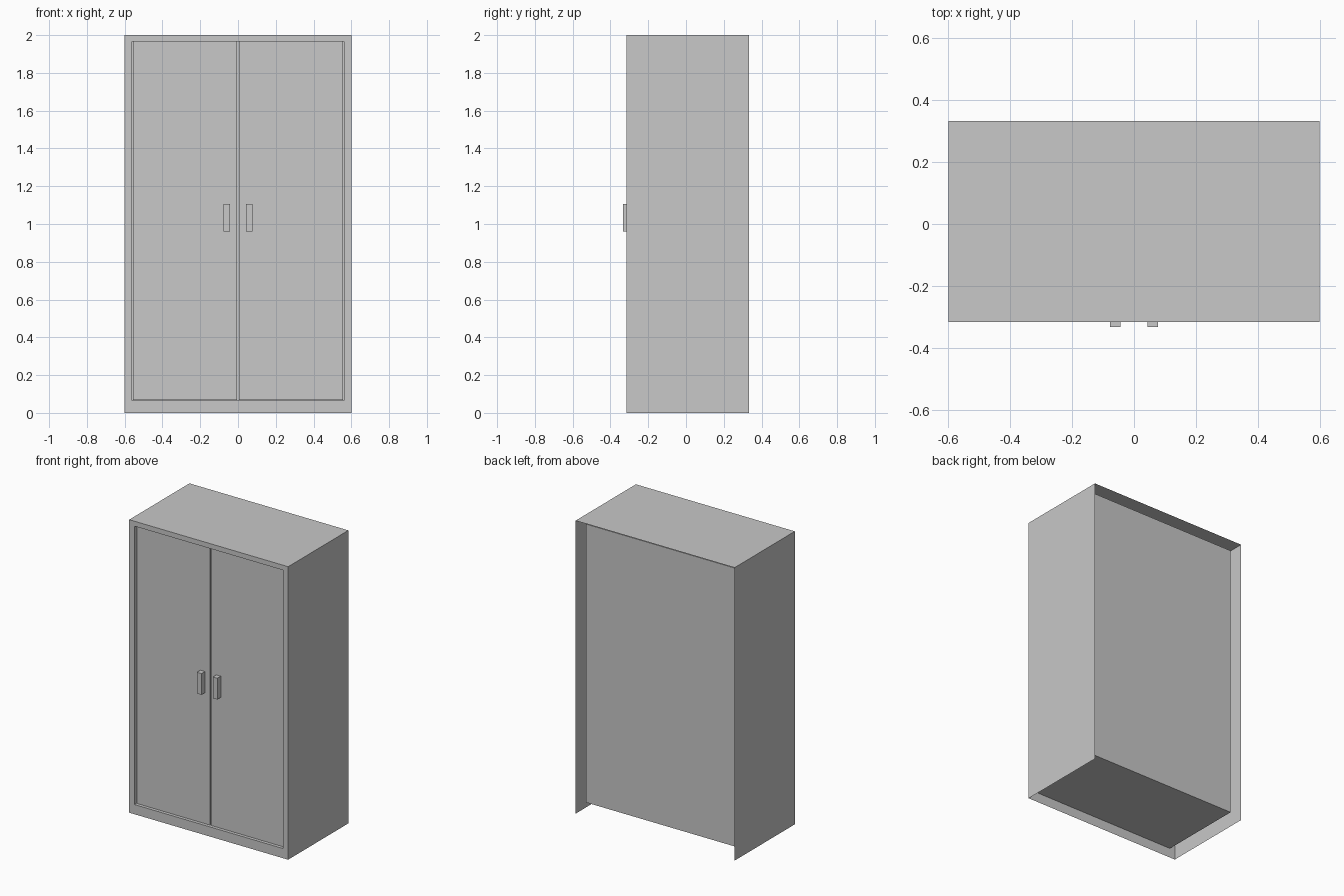
import bpy
import bmesh

cube = bpy.data.objects.get("Cube")
if cube:
    bpy.data.objects.remove(cube, do_unlink=True)

grey = bpy.data.materials.new("plain grey")
grey.use_nodes = True
COLOUR = (0.58, 0.58, 0.58, 1)
grey.diffuse_color = COLOUR
grey.node_tree.nodes["Principled BSDF"].inputs["Base Color"].default_value = COLOUR

# Main dimensions
W, H = 0.60, 2.0                  # half width and height of the carcass
FRONT, BACK = -0.316, 0.333
OPEN_W, OPEN_LOW, OPEN_HIGH = 0.56, 0.066, 1.966
LINER_BACK = 0.278
DOOR_FRONT, DOOR_BACK = -0.296, -0.276


def finish(name, bm):
    mesh = bpy.data.meshes.new(name)
    bm.to_mesh(mesh)
    bm.free()
    mesh.materials.append(grey)
    obj = bpy.data.objects.new(name, mesh)
    bpy.context.collection.objects.link(obj)
    return obj


def add_box(bm, low, high):
    """Add a box between two corners and return its faces."""
    verts = bmesh.ops.create_cube(bm, size=1)["verts"]
    for v in verts:
        for i in range(3):
            v.co[i] = high[i] if v.co[i] > 0 else low[i]
    bm.normal_update()
    return list({f for v in verts for f in v.link_faces})


def box(name, low, high):
    bm = bmesh.new()
    add_box(bm, low, high)
    return finish(name, bm)


def open_box(name, low, high, is_open):
    """Box made of thin sheets, without the faces the rule picks."""
    bm = bmesh.new()
    faces = add_box(bm, low, high)
    gone = [f for f in faces if is_open(f.normal)]
    bmesh.ops.delete(bm, geom=gone, context="FACES")
    return finish(name, bm)


# Outer sheet shell: top and two sides, open at the back and underneath
open_box("outer_shell", (-W, FRONT, 0), (W, BACK, H),
         lambda n: abs(n.y) > 0.5 or n.z < -0.5)

# Front frame: a flat sheet around the door opening
bm = bmesh.new()
outer = [(-W, 0), (W, 0), (W, H), (-W, H)]
inner = [(-OPEN_W, OPEN_LOW), (OPEN_W, OPEN_LOW),
         (OPEN_W, OPEN_HIGH), (-OPEN_W, OPEN_HIGH)]
rings = [[bm.verts.new((x, FRONT, z)) for x, z in ring] for ring in (outer, inner)]
for i in range(4):
    j = (i + 1) % 4
    bm.faces.new((rings[0][i], rings[0][j], rings[1][j], rings[1][i]))
finish("front_frame", bm)

# Inner compartment behind the opening, open to the front
open_box("inner_compartment", (-OPEN_W, FRONT, OPEN_LOW),
         (OPEN_W, LINER_BACK, OPEN_HIGH), lambda n: n.y < -0.5)

# Recessed doors with a narrow gap between them, and their handles
for side, sign in (("left", 1), ("right", -1)):
    def span(a, b):
        return sorted((a * sign, b * sign))
    x0, x1 = span(0.005, 0.555)
    box(side + "_door", (x0, DOOR_FRONT, OPEN_LOW + 0.001),
        (x1, DOOR_BACK, OPEN_HIGH - 0.001))
    x0, x1 = span(0.043, 0.077)
    box(side + "_handle", (x0, -BACK, 0.96), (x1, DOOR_FRONT, 1.105))
